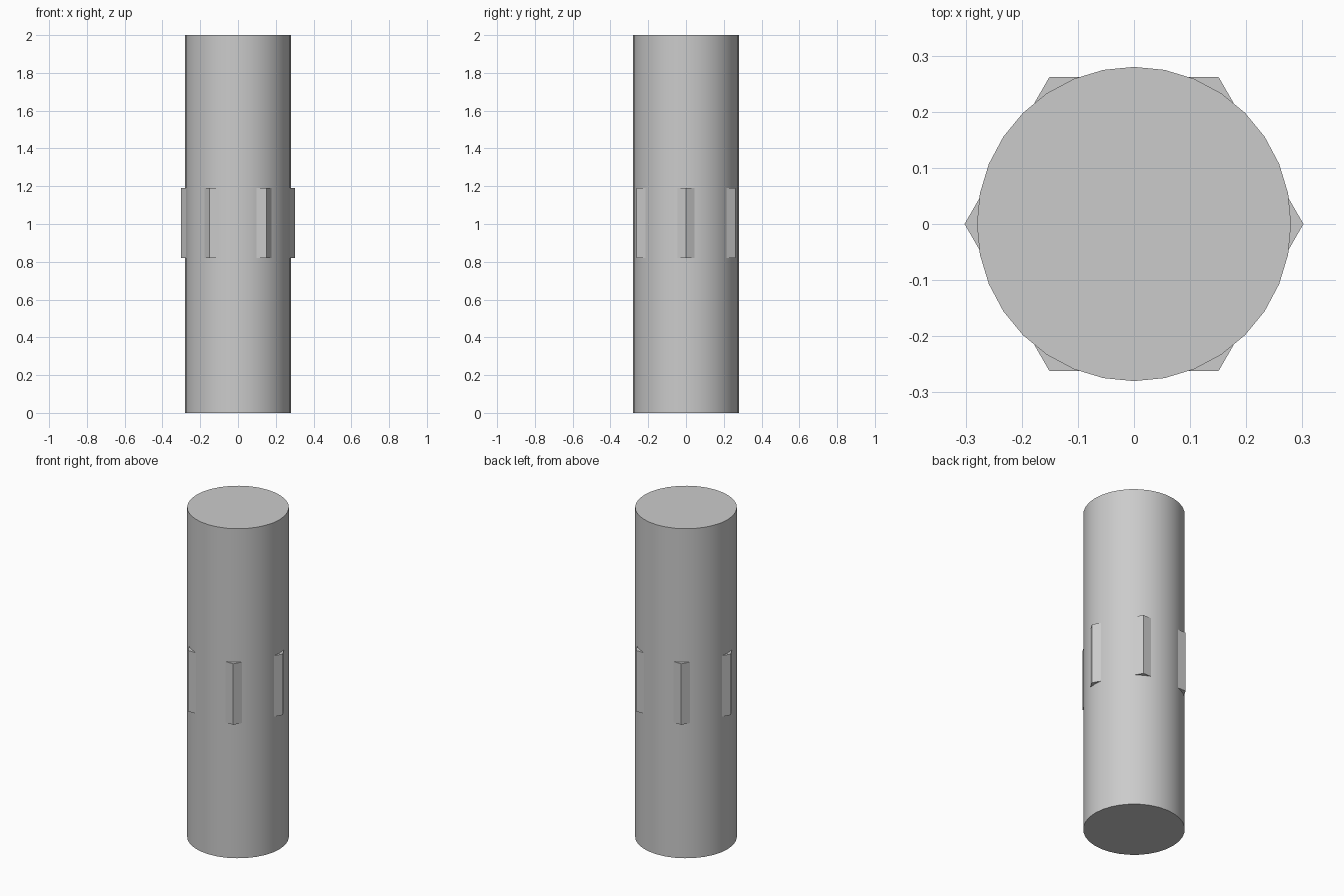
import bpy
import math

cube = bpy.data.objects.get("Cube")
if cube:
    bpy.data.objects.remove(cube, do_unlink=True)

# Single grey finish
grey = bpy.data.materials.new("grey")
grey.use_nodes = True
colour = (0.6, 0.6, 0.6, 1)
grey.diffuse_color = colour
grey.node_tree.nodes["Principled BSDF"].inputs["Base Color"].default_value = colour


def prism(name, sides, radius, bottom, top):
    """Upright prism with a corner on the x axis."""
    bpy.ops.mesh.primitive_cylinder_add(
        vertices=sides, radius=radius, depth=top - bottom,
        location=(0, 0, (bottom + top) / 2), rotation=(0, 0, math.pi / 2))
    part = bpy.context.object
    part.name = name
    part.data.materials.append(grey)
    bpy.ops.object.shade_smooth_by_angle(angle=math.radians(30))
    return part


# Round shaft, with a hexagonal collar whose corners break its surface
prism("shaft", 32, 0.28, 0, 2)
prism("hexagonal_collar", 6, 0.302, 0.82, 1.19)
